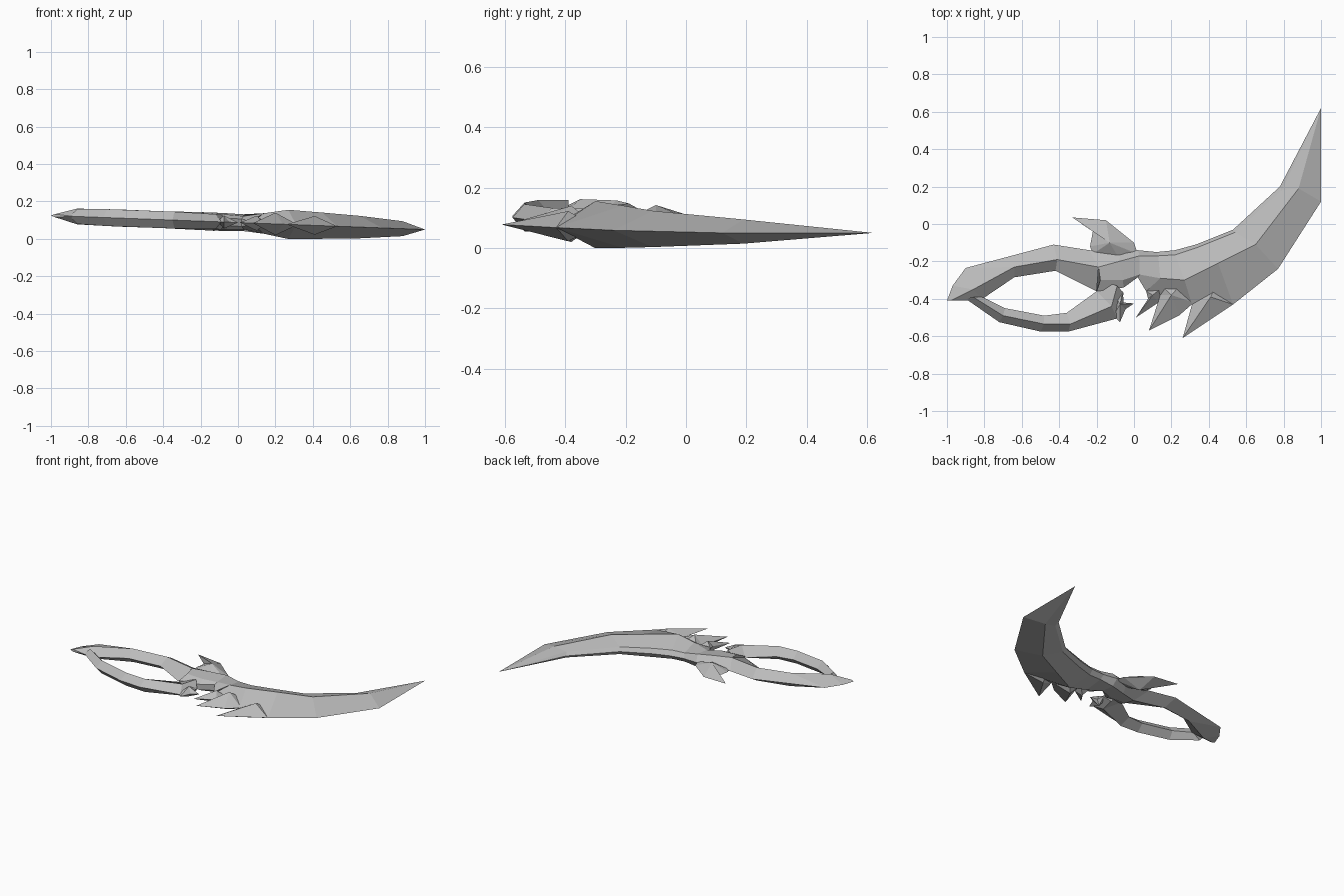
import bpy
import bmesh

default_cube = bpy.data.objects.get("Cube")
if default_cube:
    bpy.data.objects.remove(default_cube, do_unlink=True)

steel = bpy.data.materials.new("grey steel")
steel.use_nodes = True
steel.diffuse_color = (.5, .5, .5, 1)
steel.node_tree.nodes["Principled BSDF"].inputs["Base Color"].default_value = steel.diffuse_color


def position(point, side):
    """Place a (x, y, half thickness) point on one side of the tilted middle plane."""
    x, y, half = point
    return (x, y, .0875 - .0375 * x + side * half)


def finish(name, mesh_builder):
    """Weld the two halves together and make a flat shaded object."""
    bmesh.ops.remove_doubles(mesh_builder, verts=mesh_builder.verts, dist=.0005)
    bmesh.ops.recalc_face_normals(mesh_builder, faces=mesh_builder.faces)
    mesh = bpy.data.meshes.new(name)
    mesh_builder.to_mesh(mesh)
    mesh_builder.free()
    mesh.materials.append(steel)
    part = bpy.data.objects.new(name, mesh)
    bpy.context.collection.objects.link(part)
    return part


def loft(name, rows):
    """Skin rows of points into a ridged bar, mirrored through its middle plane."""
    builder = bmesh.new()
    grids = {}
    for side in (1, -1):
        grid = [[builder.verts.new(position(p, side)) for p in row] for row in rows]
        grids[side] = grid
        for first, second in zip(grid, grid[1:]):
            for i in range(len(first) - 1):
                builder.faces.new((first[i], first[i + 1], second[i + 1], second[i]))
    # Close both ends and any thick edges
    for end in (0, -1):
        builder.faces.new(grids[1][end] + grids[-1][end][::-1])
    for column in (0, -1):
        if any(row[column][2] > 0 for row in rows):
            for i in range(len(rows) - 1):
                upper, lower = grids[1], grids[-1]
                builder.faces.new((upper[i][column], upper[i + 1][column],
                                   lower[i + 1][column], lower[i][column]))
    return finish(name, builder)


def spike(name, outline, peak):
    """Fan a sharp outline up to one peak above and one below."""
    builder = bmesh.new()
    rim = [builder.verts.new(position((x, y, 0), 1)) for x, y in outline]
    for side in (1, -1):
        tip = builder.verts.new(position(peak, side))
        for start, end in zip(rim, rim[1:] + rim[:1]):
            builder.faces.new((start, end, tip))
    return finish(name, builder)


# Curved blade: spine edge, spine bevel, ridge, cutting edge
loft("blade", [
    [(.12, -.15, 0), (.13, -.17, .03), (.14, -.29, .055), (.065, -.36, 0)],
    [(.22, -.14, 0), (.22, -.165, .03), (.27, -.3, .078), (.31, -.43, 0)],
    [(.33, -.11, 0), (.34, -.125, .03), (.45, -.21, .07), (.53, -.43, 0)],
    [(.53, -.03, 0), (.54, -.045, .025), (.65, -.11, .06), (.77, -.24, 0)],
    [(.78, .2, 0), (.79, .18, .02), (.88, .19, .04), (1, .12, 0)],
    [(1, .62, 0)] * 4,
])

# Guard bridging the handle and blade, with a thick wall round the finger notch
loft("guard", [
    [(-.24, -.14, 0), (-.19, -.23, .048), (-.18, -.3, .04), (-.2, -.36, .01)],
    [(-.07, -.15, 0), (-.08, -.2, .048), (-.06, -.3, .04), (-.055, -.34, .02)],
    [(.02, -.14, 0), (.03, -.17, .045), (.03, -.27, .035), (.02, -.285, .02)],
    [(.12, -.15, 0), (.13, -.17, .03), (.14, -.29, .055), (.065, -.36, .01)],
])

# Handle arms: outer edge, ridge, inner edge
loft("upper_handle_arm", [
    [(-1, -.41, 0), (-.98, -.41, .008), (-.88, -.41, 0)],
    [(-.97, -.33, 0), (-.86, -.35, .042), (-.81, -.4, 0)],
    [(-.9, -.235, 0), (-.64, -.23, .046), (-.64, -.285, 0)],
    [(-.43, -.11, 0), (-.41, -.19, .045), (-.42, -.25, 0)],
    [(-.24, -.14, 0), (-.19, -.23, .048), (-.2, -.36, 0)],
])
loft("lower_handle_arm", [
    [(-.9, -.4, 0), (-.86, -.39, .04), (-.81, -.39, 0)],
    [(-.72, -.525, 0), (-.7, -.49, .045), (-.69, -.45, 0)],
    [(-.5, -.575, 0), (-.48, -.535, .045), (-.48, -.49, 0)],
    [(-.35, -.575, 0), (-.34, -.535, .045), (-.36, -.475, 0)],
    [(-.09, -.505, 0), (-.12, -.44, .04), (-.2, -.36, 0)],
    [(-.055, -.37, 0), (-.09, -.33, .04), (-.18, -.3, 0)],
])

# Spikes along the blade heel and round the guard
spike("large_heel_spike", [(.45, -.3), (.31, -.43), (.26, -.61), (.53, -.43)], (.41, -.39, .05))
spike("middle_heel_spike", [(.14, -.32), (.14, -.38), (.08, -.57), (.24, -.49), (.32, -.42), (.27, -.3)],
      (.2, -.38, .06))
spike("small_heel_spike", [(.065, -.36), (.075, -.4), (.01, -.5), (.13, -.42), (.15, -.34)],
      (.1, -.38, .04))
spike("guard_hook", [(-.06, -.36), (-.1, -.38), (-.11, -.49), (-.075, -.525), (-.045, -.455), (0, -.425), (-.055, -.42)],
      (-.075, -.43, .035))
spike("guard_fin", [(-.33, .035), (-.15, .02), (0, -.1), (.02, -.16), (-.07, -.2), (-.22, -.16), (-.235, -.12),
                    (-.22, -.04)], (-.13, -.1, .05))
